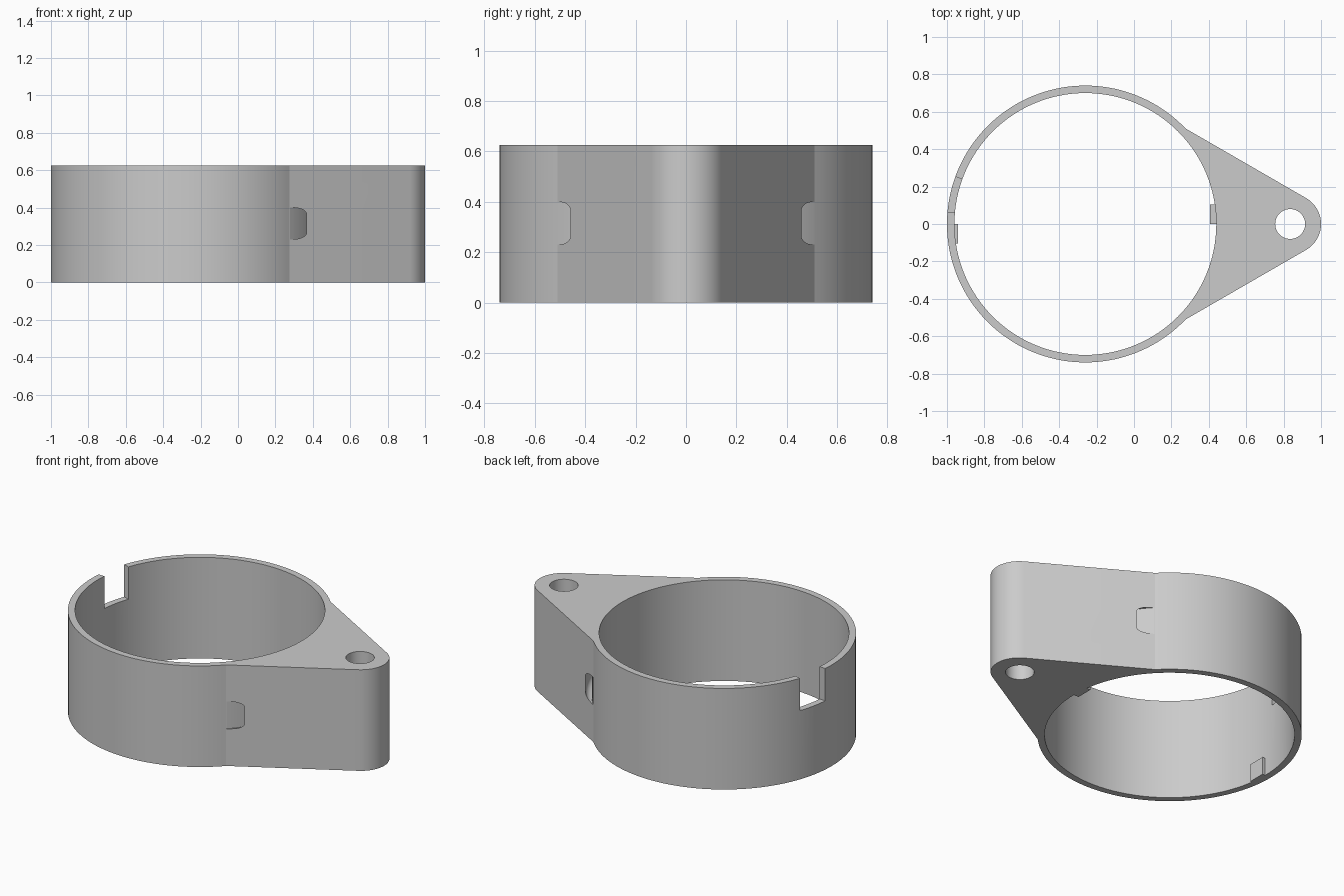
import bpy, bmesh
from math import sin, cos, pi, radians, sqrt, atan2
from mathutils import Vector

if "Cube" in bpy.data.objects:
    bpy.data.objects.remove(bpy.data.objects["Cube"], do_unlink=True)

HEIGHT = 0.625
RING_X, RING_R, BORE_R = -0.26, 0.74, 0.70
TIP_X, TIP_R = 0.84, 0.16

grey = bpy.data.materials.new("plain grey")
grey.use_nodes = True
grey.diffuse_color = (0.6, 0.6, 0.6, 1)
grey.node_tree.nodes["Principled BSDF"].inputs["Base Color"].default_value = (0.6, 0.6, 0.6, 1)


def finish(name, bm):
    bmesh.ops.recalc_face_normals(bm, faces=bm.faces)
    mesh = bpy.data.meshes.new(name)
    bm.to_mesh(mesh)
    bm.free()
    mesh.materials.append(grey)
    obj = bpy.data.objects.new(name, mesh)
    bpy.context.collection.objects.link(obj)
    return obj


def arc(cx, r, a0, a1, n):
    return [(cx + r * cos(a0 + (a1 - a0) * i / n), r * sin(a0 + (a1 - a0) * i / n))
            for i in range(n + 1)]


def prism(name, outline, z0, z1):
    bm = bmesh.new()
    face = bm.faces.new([bm.verts.new((x, y, z0)) for x, y in outline])
    ext = bmesh.ops.extrude_face_region(bm, geom=[face])
    verts = [g for g in ext["geom"] if isinstance(g, bmesh.types.BMVert)]
    bmesh.ops.translate(bm, verts=verts, vec=(0, 0, z1 - z0))
    return finish(name, bm)


def sweep(name, profile, a0, a1, n):
    """Sweep an (r, z) profile round the ring axis between two angles."""
    bm = bmesh.new()
    rows = []
    for i in range(n + 1):
        a = a0 + (a1 - a0) * i / n
        rows.append([bm.verts.new((RING_X + r * cos(a), r * sin(a), z)) for r, z in profile])
    for p, q in zip(rows, rows[1:]):
        for j in range(len(p)):
            k = (j + 1) % len(p)
            bm.faces.new((p[j], p[k], q[k], q[j]))
    bm.faces.new(rows[0])
    bm.faces.new(rows[-1])
    return finish(name, bm)


def box(name, lo, hi):
    return prism(name, [(lo[0], lo[1]), (hi[0], lo[1]), (hi[0], hi[1]), (lo[0], hi[1])], lo[2], hi[2])


def cut(obj, cutter):
    cutter.hide_render = True
    mod = obj.modifiers.new("cut", "BOOLEAN")
    mod.operation, mod.solver, mod.object = "DIFFERENCE", "EXACT", cutter
    bpy.context.view_layer.objects.active = obj
    bpy.ops.object.modifier_apply(modifier=mod.name)
    bpy.data.objects.remove(cutter, do_unlink=True)


# Ring and tapered arm as one outline; the arm sides lean 30 degrees
side = radians(60)
reach = (TIP_X - RING_X) * cos(side) + TIP_R
join = side - atan2(sqrt(RING_R ** 2 - reach ** 2), reach)
outline = arc(TIP_X, TIP_R, -side, side, 28) + arc(RING_X, RING_R, join, 2 * pi - join, 112)
body = prism("ring_with_arm", outline, 0, HEIGHT)

# Bore and pivot hole
cut(body, prism("bore_cutter", arc(RING_X, BORE_R, 0, 2 * pi, 128)[:-1], -0.1, HEIGHT + 0.1))
cut(body, prism("hole_cutter", arc(0.835, 0.08, 0, 2 * pi, 48)[:-1], -0.1, HEIGHT + 0.1))

# Notch in the rim
cut(body, sweep("notch_cutter", [(0.6, 0.425), (0.8, 0.425), (0.8, 0.8), (0.6, 0.8)],
                radians(160), radians(175), 6))

# Curved strap channel through the arm, with rounded outer corners
low, high, outer, fillet = 0.23, 0.40, 0.776, 0.034
corner = [Vector((outer - fillet + fillet * sin(t * pi / 16), fillet - fillet * cos(t * pi / 16)))
          for t in range(9)]
profile = [(RING_R + 0.001, low)] + [(c.x, low + c.y) for c in corner]
profile += [(c.x, high - c.y) for c in reversed(corner)] + [(RING_R + 0.001, high)]
cut(body, sweep("channel_cutter", profile, radians(-52), radians(52), 40))

# Small locating tabs at the foot of the bore
tabs = [box("left_tab", (0.406, 0, 0), (0.46, 0.105, 0.11)),
        box("right_tab", (-0.975, -0.105, 0), (-0.94, 0, 0.11))]

# Smooth curved walls, sharp creases
bpy.ops.object.select_all(action="DESELECT")
body.select_set(True)
bpy.context.view_layer.objects.active = body
bpy.ops.object.shade_smooth_by_angle(angle=radians(13))
